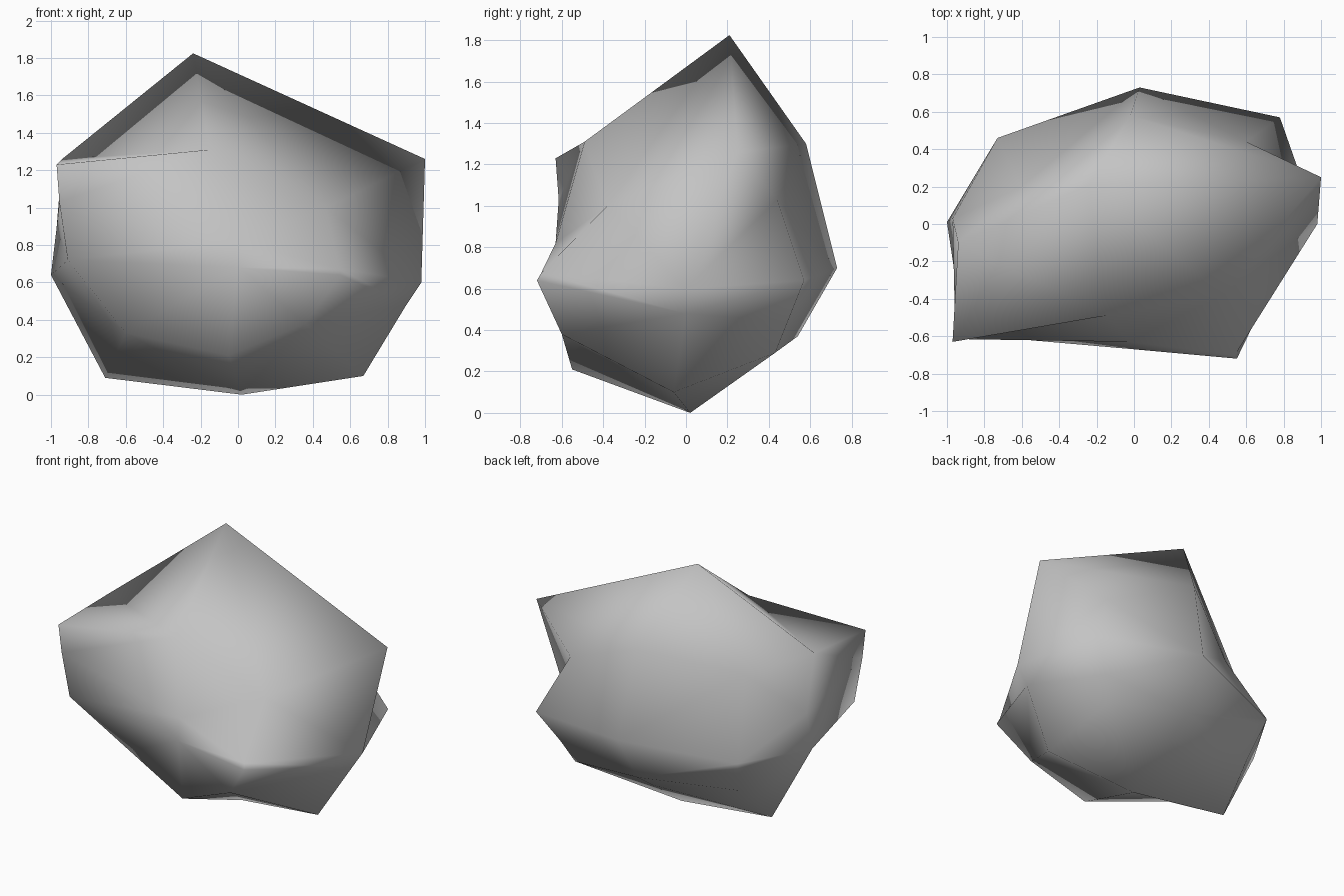
import bpy
import bmesh

if "Cube" in bpy.data.objects:
    bpy.data.objects.remove(bpy.data.objects["Cube"], do_unlink=True)

# Stone colour
stone = bpy.data.materials.new("stone_grey")
stone.use_nodes = True
grey = (0.55, 0.55, 0.55, 1.0)
stone.diffuse_color = grey
stone.node_tree.nodes["Principled BSDF"].inputs["Base Color"].default_value = grey

# Each layer runs round the rock from its front right corner (-x, -y):
# front, left, back, right. The caps end with their centre point.
bottom = [(-.60, -.36, .33), (-.05, -.55, .21), (.36, -.60, .38), (.67, -.06, .10),
          (.57, .43, .29), (0, .36, .245), (-.68, .32, .37), (-.71, .05, .09),
          (.02, .02, 0)]
low_waist = [(-.91, -.59, .72), (0, -.67, .68), (.55, -.72, .64), (.90, 0, .48),
             (.645, .49, .44), (0, .54, .37), (-.72, .45, .59), (-1.0, .01, .64)]
high_waist = [(-.955, -.615, 1.03), (-.02, -.63, .82), (.54, -.70, .675), (.98, 0, .60),
              (.78, .57, .64), (.03, .73, .70), (-.73, .46, .63), (-.97, .03, .89)]
top = [(-.97, -.63, 1.23), (-.15, -.49, 1.31), (.47, -.38, 1.0), (1.0, .25, 1.26),
       (.60, .44, 1.03), (-.02, .58, 1.30), (-.60, .20, 1.13), (-.94, -.10, 1.26),
       (-.24, .21, 1.825)]

bm = bmesh.new()
rings = [[bm.verts.new(p) for p in layer]
         for layer in (bottom, low_waist, high_waist, top)]

# Sides: bands of quads between neighbouring layers
for lower, upper in zip(rings, rings[1:]):
    for i in range(8):
        j = (i + 1) % 8
        bm.faces.new((lower[i], lower[j], upper[j], upper[i]))

# Caps: four quads round each centre, one per corner
for cap in (rings[0], rings[3]):
    for i in range(0, 8, 2):
        bm.faces.new((cap[i - 1 if i else 7], cap[i], cap[i + 1], cap[8]))

# Split the bent quads along their shorter diagonals
bmesh.ops.triangulate(bm, faces=bm.faces[:], quad_method='SHORT_EDGE')
bmesh.ops.recalc_face_normals(bm, faces=bm.faces[:])
for f in bm.faces:
    f.smooth = True

mesh = bpy.data.meshes.new("rock")
bm.to_mesh(mesh)
bm.free()
mesh.materials.append(stone)
rock = bpy.data.objects.new("rock", mesh)
bpy.context.collection.objects.link(rock)
